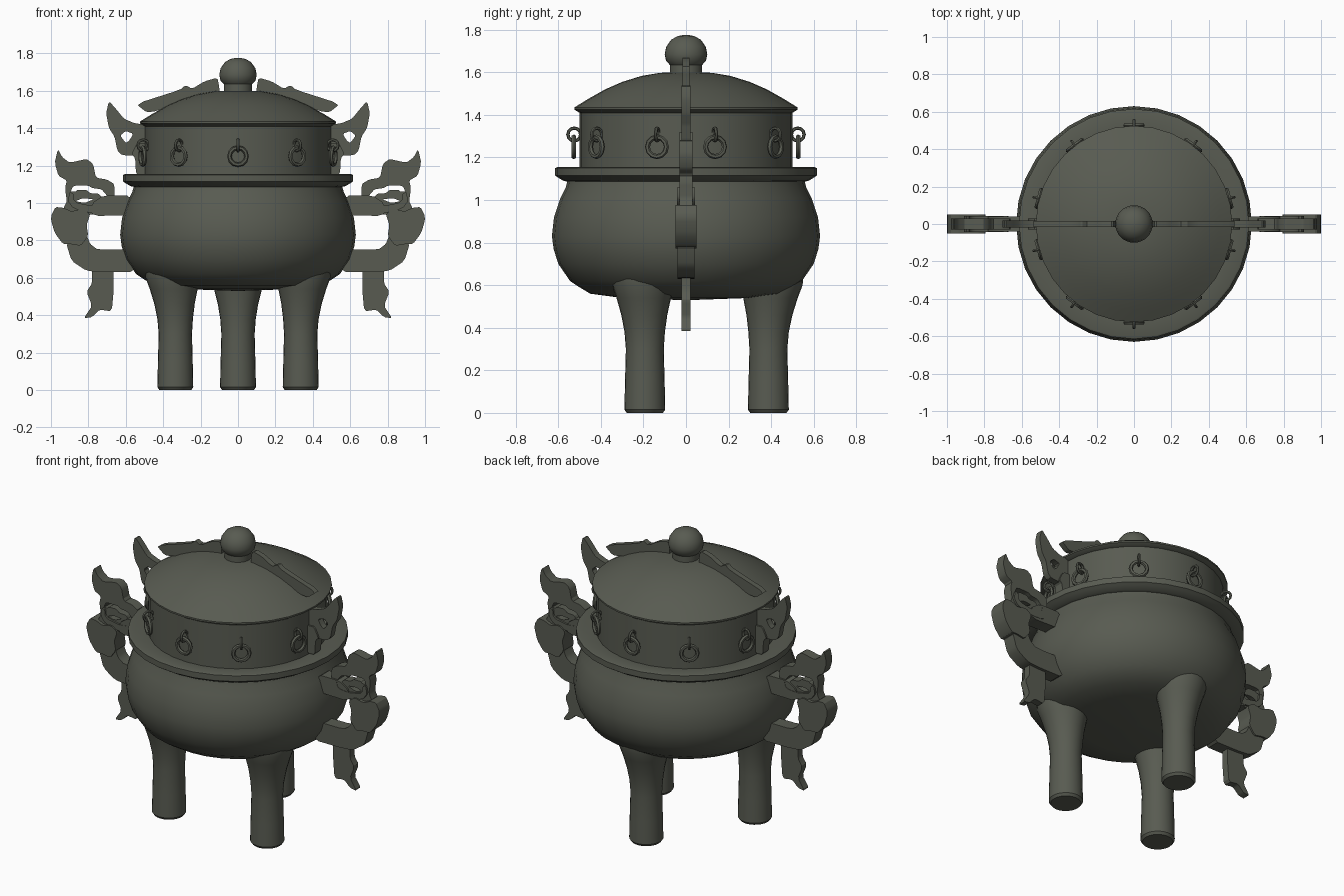
import bpy, bmesh, math
from mathutils import Matrix

if "Cube" in bpy.data.objects:
    bpy.data.objects.remove(bpy.data.objects["Cube"])

bronze = bpy.data.materials.new("dark bronze")
bronze.diffuse_color = (0.098, 0.105, 0.083, 1)
bronze.use_nodes = True
bronze.node_tree.nodes["Principled BSDF"].inputs["Base Color"].default_value = bronze.diffuse_color


def finish(ob, angle=35):
    ob.data.materials.clear()
    ob.data.materials.append(bronze)
    bpy.ops.object.select_all(action='DESELECT')
    ob.select_set(True)
    bpy.context.view_layer.objects.active = ob
    bpy.ops.object.shade_smooth_by_angle(angle=math.radians(angle))
    return ob


def loft(name, rings, seg=32, rot=0):
    """Stack of circles (radius, height, sideways offset), capped at both ends."""
    bm = bmesh.new()
    loops = []
    for r, z, off in rings:
        loops.append([bm.verts.new((off + r * math.cos(2 * math.pi * i / seg),
                                    r * math.sin(2 * math.pi * i / seg), z)) for i in range(seg)])
    for a, b in zip(loops, loops[1:]):
        for i in range(seg):
            j = (i + 1) % seg
            bm.faces.new((a[i], a[j], b[j], b[i]))
    bm.faces.new(loops[0][::-1])
    bm.faces.new(loops[-1])
    bm.transform(Matrix.Rotation(rot, 4, 'Z'))
    me = bpy.data.meshes.new(name)
    bm.to_mesh(me)
    bm.free()
    ob = bpy.data.objects.new(name, me)
    bpy.context.collection.objects.link(ob)
    return finish(ob)


def lathe(name, profile):
    return loft(name, [(r, z, 0) for r, z in profile])


def soften(pts, t=0.16):
    """Cut corners so outlines read as curves."""
    out = []
    for p, q in zip(pts, pts[1:] + pts[:1]):
        for k in (t, 1 - t):
            out.append((p[0] + (q[0] - p[0]) * k, p[1] + (q[1] - p[1]) * k))
    return out


def plate(name, half, *outlines):
    """Upright plate in the xz plane, mirrored left and right; extra outlines are holes.
    Outlines are in hundredths of a unit."""
    for side, s in (("right", 1), ("left", -1)):
        cu = bpy.data.curves.new(name, 'CURVE')
        cu.dimensions = '2D'
        cu.fill_mode = 'BOTH'
        cu.extrude = half
        for pts in outlines:
            pts = soften(pts)
            sp = cu.splines.new('POLY')
            sp.points.add(len(pts) - 1)
            for p, (x, z) in zip(sp.points, pts):
                p.co = (s * x / 100, z / 100, 0, 1)
            sp.use_cyclic_u = True
        ob = bpy.data.objects.new(f"{side}_{name}", cu)
        bpy.context.collection.objects.link(ob)
        ob.rotation_euler = (math.pi / 2, 0, 0)
        bpy.ops.object.select_all(action='DESELECT')
        ob.select_set(True)
        bpy.context.view_layer.objects.active = ob
        bpy.ops.object.convert(target='MESH')
        finish(bpy.context.view_layer.objects.active, 30)


# Bowl, neck, lid and knob
lathe("bowl", [(0.02, .53), (.30, .54), (.45, .56), (.50, .59), (.545, .62), (.60, .70), (.622, .77),
               (.63, .83), (.62, .92), (.59, 1.01), (.565, 1.06), (.557, 1.09)])
lathe("bowl_rim", [(.55, 1.085), (.575, 1.09), (.60, 1.105), (.615, 1.115), (.615, 1.15),
                   (.605, 1.155), (.50, 1.14)])
lathe("neck", [(.50, 1.10), (.50, 1.42)])
lathe("lid", [(.50, 1.41), (.525, 1.425), (.525, 1.435), (.46, 1.475), (.38, 1.52),
              (.30, 1.555), (.21, 1.583), (.12, 1.598), (.03, 1.60)])
lathe("knob", [(.076, 1.58), (.076, 1.635), (.094, 1.655), (.10, 1.685), (.093, 1.72),
               (.07, 1.753), (.04, 1.77), (.01, 1.776)])

# Three legs, flaring outward into the bowl
for n, deg in (("back_leg", 90), ("front_left_leg", 210), ("front_right_leg", 330)):
    loft(n, [(.085, 0, .387), (.096, .015, .387), (.093, .15, .387), (.089, .30, .387), (.095, .38, .388),
             (.108, .46, .392), (.128, .54, .397), (.146, .60, .402), (.15, .63, .40)],
         24, math.radians(deg))

# Side handles: arms, beast head with scroll slits, snout and tail
plate("handle_upper_arm", .04, [(57, 104), (72, 104), (78, 100), (78, 93), (57, 93.5)])
plate("handle_crest", .03,
      [(66, 100), (66, 110), (70, 112.5), (76, 113.5), (77.5, 121), (81, 123.5), (90, 121.5),
       (94, 124.5), (96.3, 128.8), (98, 121.5), (96, 114.5), (91.5, 112), (92.5, 108),
       (91.5, 101), (93.5, 97), (84, 93), (70, 95)],
      [(71, 100), (70, 104), (73, 107.3), (78, 108), (80, 109.3), (88, 109.3), (89.5, 106),
       (87, 106), (86, 107), (81, 107), (79, 105.2), (74.5, 105), (72.8, 103), (73.2, 100)],
      [(77, 102), (83, 102.5), (87, 101), (82, 100)])
plate("handle_scroll", .042,
      [(67, 98), (67.5, 103), (70, 104), (71, 99.5), (78, 98.5), (86, 100), (88, 102),
       (88, 105), (90, 106), (91, 101), (88, 97), (78, 94.5), (70, 95)])
plate("handle_snout", .05,
      [(79, 94), (83, 97), (89, 95.5), (93.5, 97.5), (97.5, 97.8), (99.6, 94), (100, 91),
       (98, 84), (93.5, 78), (89, 78), (84, 77), (80, 82.5), (81, 88)])
plate("handle_lower_arm", .04,
      [(55, 75), (75, 75), (79, 78), (81, 83), (92, 79), (89, 69), (81, 63.7), (72, 63), (55, 63)])
plate("handle_tail", .022,
      [(66.5, 66), (66.5, 53), (67.5, 42), (74, 43), (78, 39), (82.5, 38.3), (78, 45),
       (81, 52.5), (78, 57), (78, 66)])

# Horned ears on the neck
plate("ear", .02,
      [(49, 142), (55, 142.5), (61, 145), (65, 150), (69, 154.5), (70.5, 148), (69, 140),
       (66, 135.5), (64.5, 128), (62, 125.5), (49, 125)],
      [(56, 137), (60, 138.5), (63, 136), (60, 132), (58, 133.5)])
plate("ear_base", .03, [(49, 132), (54, 132), (57, 126), (55, 124), (54.5, 115), (49, 115)])

# Ridges on the lid
plate("lid_ridge", .017,
      [(10, 157), (10, 162), (11, 167), (18, 165), (24.5, 161), (28, 163), (31, 160.5),
       (54.5, 153), (49, 148.5), (44, 149), (30, 154)])


# Hanging rings with their loops, five each side of the handle line
def ring(name, major, minor, matrix):
    bpy.ops.mesh.primitive_torus_add(major_radius=major, minor_radius=minor,
                                     major_segments=12, minor_segments=6)
    ob = bpy.context.object
    ob.name = name
    ob.data.transform(matrix)
    finish(ob, 40)


for k, deg in enumerate((15, 53, 90, 127, 165, 195, 233, 270, 307, 345)):
    spin = Matrix.Rotation(math.radians(deg), 4, 'Z')
    ring(f"hanging_ring_{k}", .046, .012,
         spin @ Matrix.Translation((.527, 0, 1.25)) @ Matrix.Rotation(math.pi / 2, 4, 'Y'))
    ring(f"ring_loop_{k}", .03, .008,
         spin @ Matrix.Translation((.525, 0, 1.308)) @ Matrix.Rotation(math.pi / 2, 4, 'X'))
